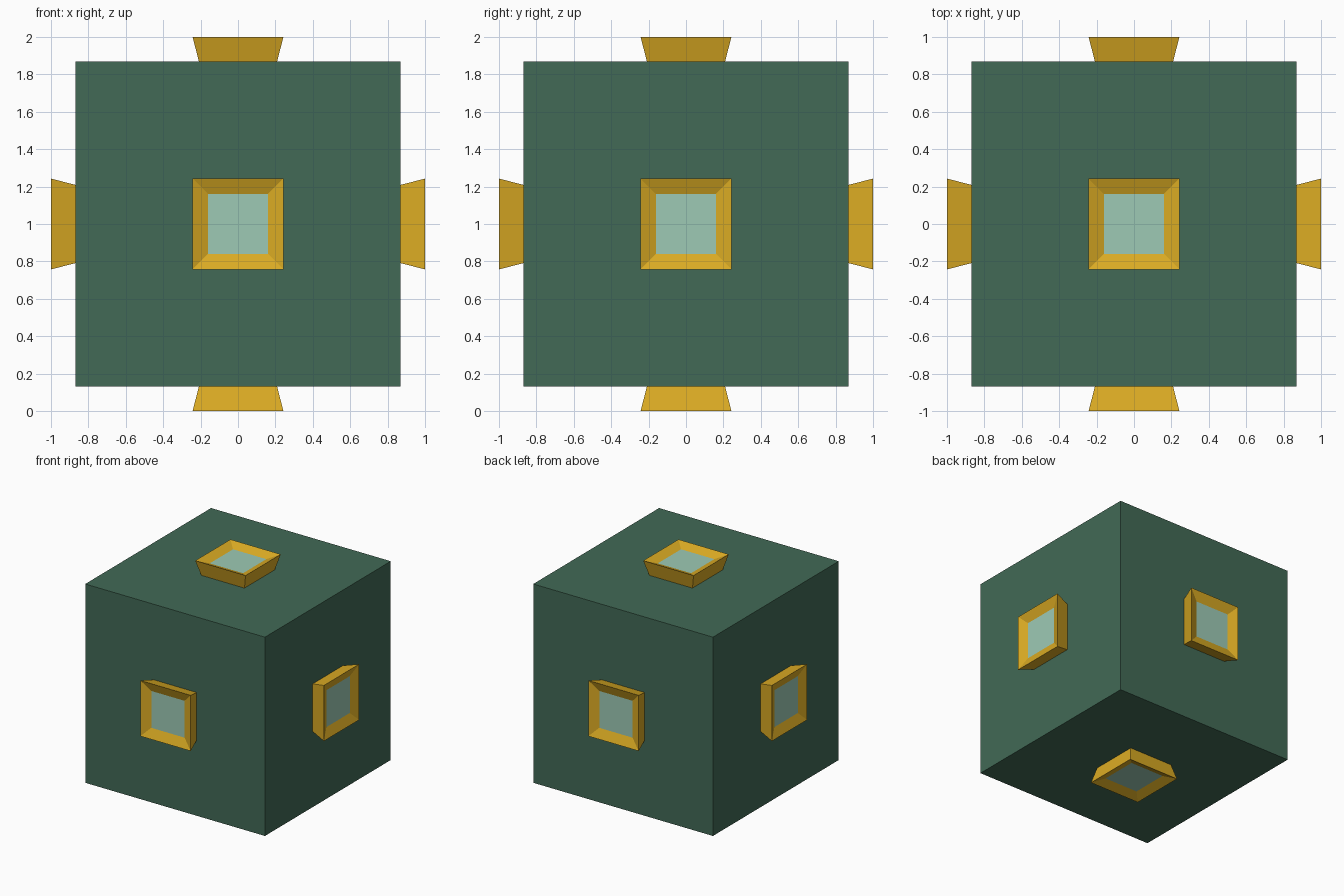
import bpy, bmesh
from math import pi
from mathutils import Matrix, Vector

if "Cube" in bpy.data.objects:
    bpy.data.objects.remove(bpy.data.objects["Cube"])

H = 0.868          # half size of the cube
CENTRE = Vector((0, 0, 1))


def material(name, rgb):
    m = bpy.data.materials.new(name)
    m.diffuse_color = (*rgb, 1)
    m.use_nodes = True
    m.node_tree.nodes["Principled BSDF"].inputs["Base Color"].default_value = m.diffuse_color
    return m


green = material("dark_green", (0.054, 0.144, 0.093))
gold = material("gold", (0.71, 0.41, 0.017))
pale = material("pale_green", (0.34, 0.59, 0.46))


def add_object(name, bm, mat, matrix):
    bmesh.ops.transform(bm, matrix=matrix, verts=bm.verts)
    bmesh.ops.recalc_face_normals(bm, faces=bm.faces)
    mesh = bpy.data.meshes.new(name)
    bm.to_mesh(mesh)
    bm.free()
    mesh.materials.append(mat)
    bpy.context.collection.objects.link(bpy.data.objects.new(name, mesh))


def square(bm, half, z):
    return [bm.verts.new((sx * half, sy * half, z))
            for sx, sy in ((-1, -1), (1, -1), (1, 1), (-1, 1))]


# Main cube body
bm = bmesh.new()
bmesh.ops.create_cube(bm, size=2 * H)
add_object("cube_body", bm, green, Matrix.Translation(CENTRE))


def window(side, rotation):
    matrix = Matrix.Translation(CENTRE) @ rotation
    # Flared frame: outer wall, sharp rim, sloped inner lip
    bm = bmesh.new()
    profile = ((0.206, H - 0.01), (0.243, 1.0), (0.161, 0.967))
    rings = [square(bm, half, z) for half, z in profile]
    for a, b in zip(rings, rings[1:]):
        for i in range(4):
            j = (i + 1) % 4
            bm.faces.new((a[i], a[j], b[j], b[i]))
    add_object(side + "_frame", bm, gold, matrix)
    # Pane at the bottom of the lip
    bm = bmesh.new()
    bm.faces.new(square(bm, 0.161, 0.967))
    bm.normal_update()
    if bm.faces[:][0].normal.z < 0:
        bmesh.ops.reverse_faces(bm, faces=bm.faces)
    mesh = bpy.data.meshes.new(side + "_pane")
    bmesh.ops.transform(bm, matrix=matrix, verts=bm.verts)
    bm.to_mesh(mesh)
    bm.free()
    mesh.materials.append(pale)
    bpy.context.collection.objects.link(bpy.data.objects.new(side + "_pane", mesh))


# One window on each of the six sides
window("top", Matrix.Identity(4))
window("bottom", Matrix.Rotation(pi, 4, 'X'))
for i, side in enumerate(("front", "right", "back", "left")):
    window(side, Matrix.Rotation(i * pi / 2, 4, 'Z') @ Matrix.Rotation(pi / 2, 4, 'X'))
